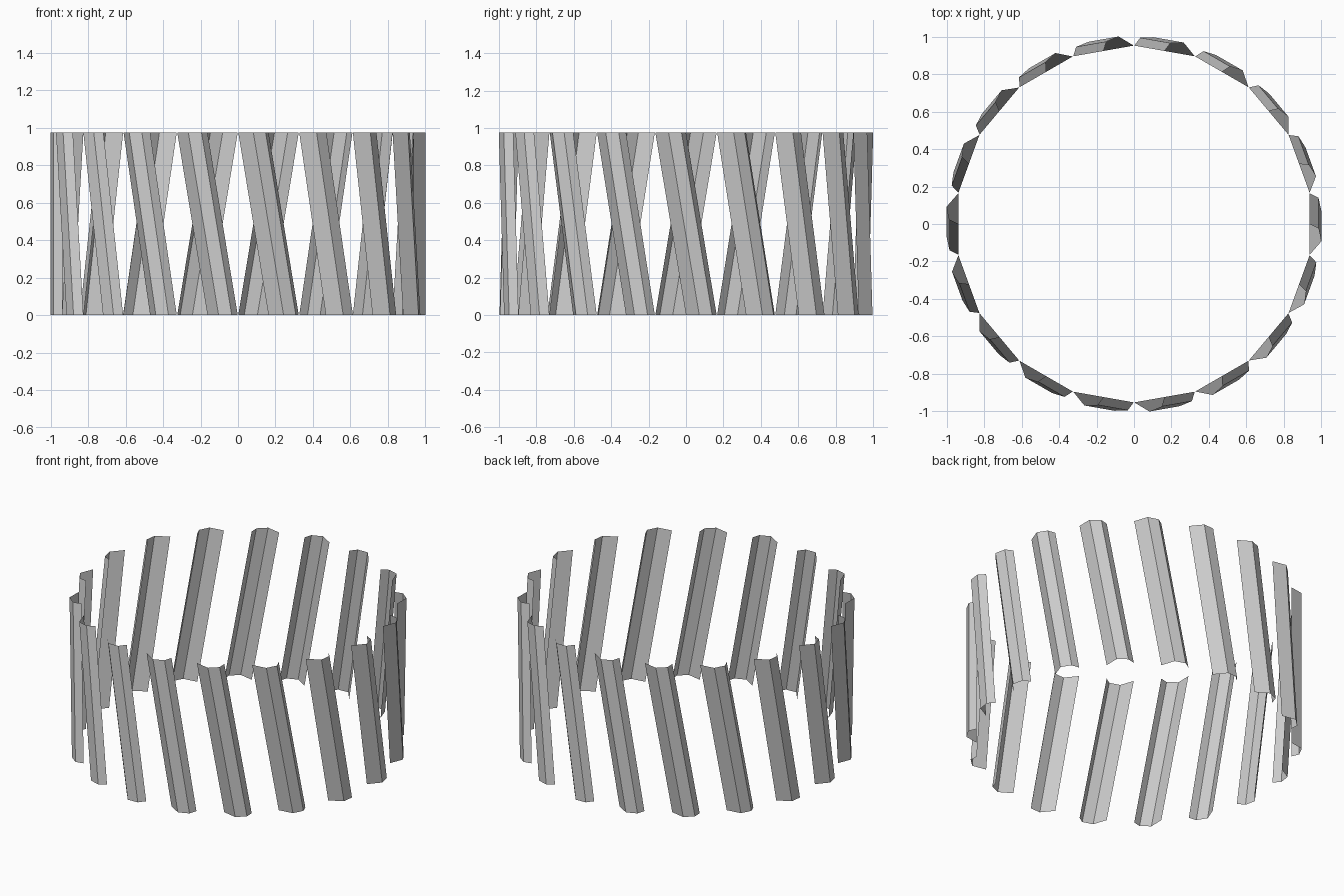
import bpy
from math import radians, sin, cos

if "Cube" in bpy.data.objects:
    bpy.data.objects.remove(bpy.data.objects["Cube"])

COUNT = 18
HEIGHT = 0.975
SHIFT = 0.164          # sideways lean from top to bottom
# open cross-section of one slat: (sideways, outward)
PROFILE = [(-0.164, 0.938), (-0.093, 1.0), (-0.024, 0.985), (0.0, 0.938)]


def make_slat(index):
    """Leaning open channel placed on the ring."""
    a = radians(20 * index)
    verts = []
    for z, s in ((0, SHIFT), (HEIGHT, 0)):
        for t, r in PROFILE:
            t += s
            verts.append((r * cos(a) - t * sin(a), r * sin(a) + t * cos(a), z))
    n = len(PROFILE)
    faces = [(i, i + 1, i + 1 + n, i + n) for i in range(n - 1)]
    mesh = bpy.data.meshes.new("tread_slat")
    mesh.from_pydata(verts, [], faces)
    obj = bpy.data.objects.new(f"tread_slat_{index + 1}", mesh)
    bpy.context.collection.objects.link(obj)


# ring of slats
for k in range(COUNT):
    make_slat(k)
